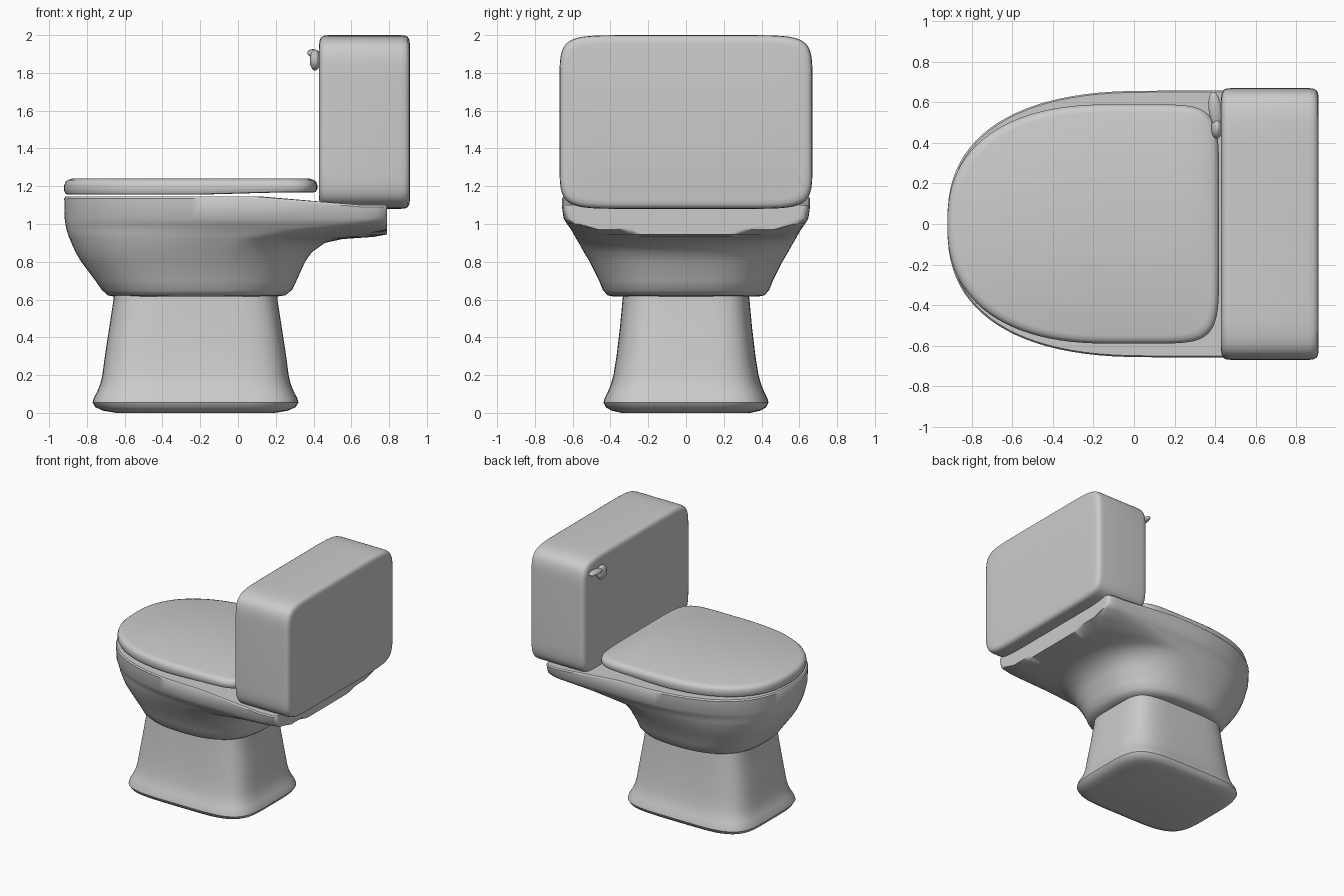
import bpy, bmesh, math
from mathutils import Vector

if "Cube" in bpy.data.objects:
    bpy.data.objects.remove(bpy.data.objects["Cube"])

N = 96  # points per cross-section


def finish(name, bm, angle=40):
    bmesh.ops.recalc_face_normals(bm, faces=bm.faces)
    mesh = bpy.data.meshes.new(name)
    bm.to_mesh(mesh)
    bm.free()
    ob = bpy.data.objects.new(name, mesh)
    bpy.context.collection.objects.link(ob)
    bpy.ops.object.select_all(action='DESELECT')
    ob.select_set(True)
    bpy.context.view_layer.objects.active = ob
    bpy.ops.object.shade_smooth_by_angle(angle=math.radians(angle))
    return ob


def outline(front, mid, back, half, n_front, n_back):
    """Egg-like closed section: separate superellipse for front and back half."""
    pts = []
    for i in range(N):
        t = 2 * math.pi * i / N
        c, s = math.cos(t), math.sin(t)
        n, a = (n_back, back - mid) if c >= 0 else (n_front, mid - front)
        u = math.copysign(abs(c) ** (2 / n), c)
        v = math.copysign(abs(s) ** (2 / n), s)
        pts.append((mid + a * u, half * v))
    return pts


def loft(name, rings, angle=40):
    """Skin a stack of rings and cap both ends with left-to-right strips."""
    bm = bmesh.new()
    vs = [[bm.verts.new(p) for p in r] for r in rings]
    for a, b in zip(vs, vs[1:]):
        for i in range(N):
            j = (i + 1) % N
            bm.faces.new((a[i], a[j], b[j], b[i]))
    for r in (vs[0], vs[-1]):
        for i in range(N // 2):
            quad = [r[i], r[i + 1], r[N - i - 1], r[(N - i) % N]]
            bm.faces.new(list(dict.fromkeys(quad)))
    return finish(name, bm, angle)


def smoothstep(a, b, x):
    t = min(1, max(0, (x - a) / (b - a)))
    return t * t * (3 - 2 * t)


# Pedestal: flared rounded-square foot (z, half x, half y)
foot = [(0.0, .42, .34), (.012, .49, .395), (.03, .53, .425), (.055, .545, .437),
        (.08, .538, .43), (.11, .522, .415), (.15, .505, .398), (.2, .493, .384),
        (.3, .48, .368), (.45, .457, .35), (.6, .434, .336), (.66, .43, .33)]
loft("pedestal", [[(x, y, z) for x, y in outline(-.225 - a, -.225, -.225 + a, b, 4.5, 4.5)]
                  for z, a, b in foot])

# Bowl with rear shelf: (z, front, mid, back, half width, back exponent)
rows = [(.615, -.65, -.2, .20, .38, 2.6), (.622, -.69, -.2, .25, .415, 2.6),
        (.65, -.72, -.2, .285, .44, 2.6), (.7, -.755, -.19, .31, .46, 2.5),
        (.8, -.83, -.15, .355, .51, 2.4), (.85, -.86, -.12, .39, .54, 2.3),
        (.9, -.882, -.07, .46, .568, 2.2), (.92, -.89, -.04, .55, .58, 2.2),
        (.932, -.896, -.02, .72, .587, 2.2), (.945, -.9, 0, .84, .594, 2.4),
        (.97, -.908, .05, .95, .608, 3), (1.0, -.914, .1, .86, .63, 8),
        (1.03, -.918, .1, .80, .648, 20), (1.135, -.92, .1, .80, .657, 24),
        (1.145, -.912, .1, .80, .65, 24)]
rings = []
for z, f, m, b, w, nb in rows:
    drop = .045 if z > 1.1 else 0
    rings.append([(min(x, .79), y, z - drop * smoothstep(.15, .55, x))
                  for x, y in outline(f, m, b, w, 2.5, nb)])
loft("bowl", rings)

# Lid: (z, inset), slightly raised towards the back
lid = [(1.155, .025), (1.158, .008), (1.175, 0), (1.205, 0), (1.222, .006),
       (1.233, .018), (1.24, .04)]
rings = []
for z, d in lid:
    lift = .012 if z < 1.18 else 0
    rings.append([(x, y, z + lift * smoothstep(-.3, .3, x))
                  for x, y in outline(-.92 + d, -.1, .42 - d, .59 - d, 2.4, 7)])
loft("lid", rings)

# Tank: softly bulged box, lofted from its front face to its back face (x, inset)
half_tank = [(.43, .045), (.433, .024), (.441, .010), (.455, .003), (.48, 0)]
tank = half_tank + [(1.34 - x, d) for x, d in reversed(half_tank)]
loft("tank", [[(x, y, 1.54 + z) for y, z in outline(d - .67, 0, .67 - d, .46 - d, 9, 9)]
              for x, d in tank])


# Flush handle: round knob and flat lever
def ellipsoid(name, centre, radii, tilt=0):
    bm = bmesh.new()
    bmesh.ops.create_uvsphere(bm, u_segments=32, v_segments=16, radius=1)
    for v in bm.verts:
        v.co = Vector(a * r for a, r in zip(v.co, radii))
    ob = finish(name, bm, 60)
    ob.location = centre
    ob.rotation_euler = (tilt, 0, tilt)
    return ob


ellipsoid("flush_knob", (.408, .475, 1.868), (.028, .055, .055))
ellipsoid("flush_lever", (.4, .565, 1.903), (.032, .087, .02), .12)
